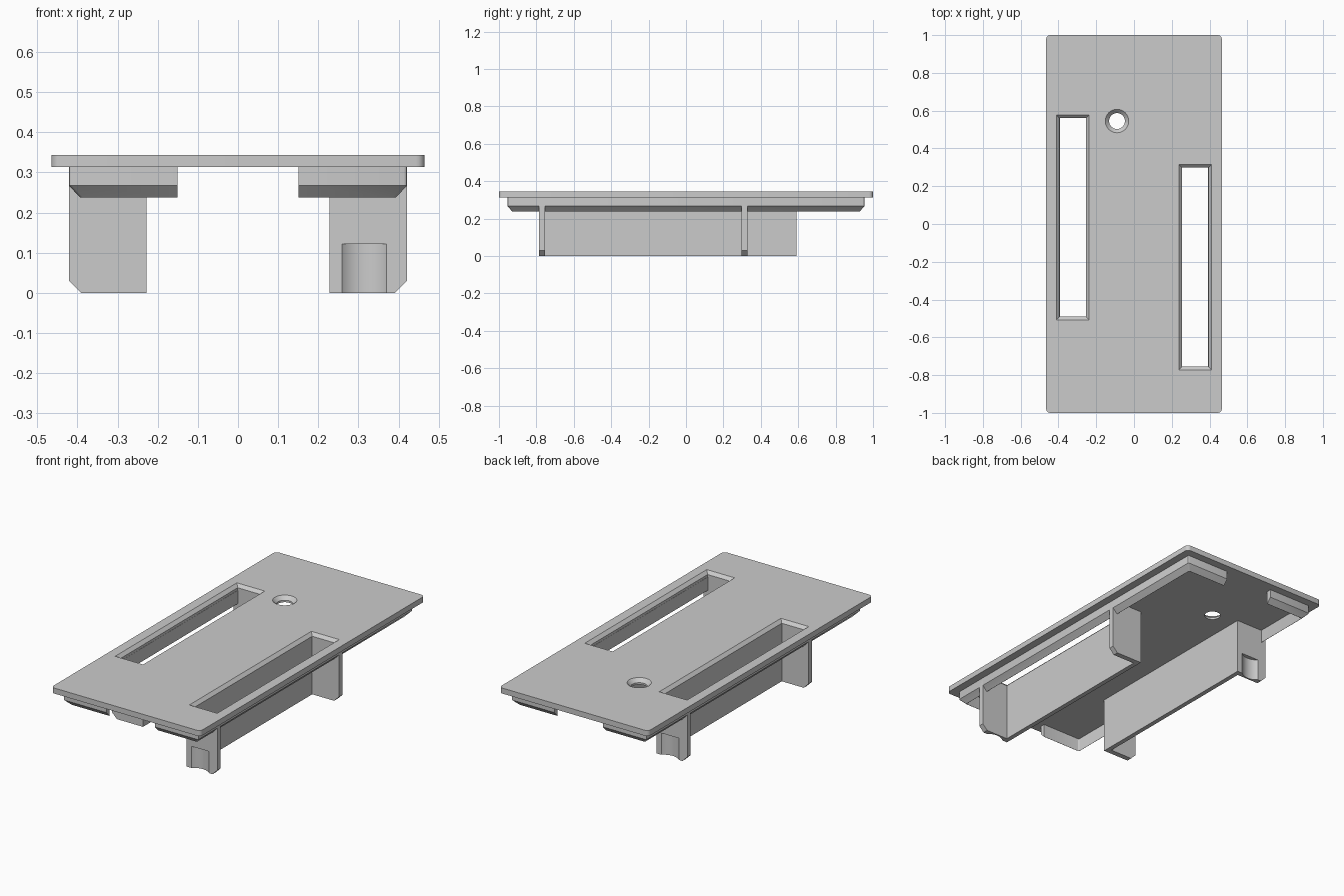
import bpy
import bmesh
from mathutils import Matrix

default = bpy.data.objects.get("Cube")
if default:
    bpy.data.objects.remove(default, do_unlink=True)

GREY = (0.6, 0.6, 0.6, 1)
mat = bpy.data.materials.new("light grey")
mat.use_nodes = True
mat.diffuse_color = GREY
mat.node_tree.nodes["Principled BSDF"].inputs["Base Color"].default_value = GREY

BASE, TOP = 0.313, 0.344          # underside and top of the plate
RIM_LOW, RIM_MID = 0.238, 0.267   # lower edge of the rim and top of its chamfer
RIM_X, RIM_Y, RIM_T = 0.421, 0.955, 0.028
CHAMFER = 0.017


def finish(bm, name):
    bmesh.ops.recalc_face_normals(bm, faces=bm.faces)
    mesh = bpy.data.meshes.new(name)
    bm.to_mesh(mesh)
    bm.free()
    mesh.materials.append(mat)
    obj = bpy.data.objects.new(name, mesh)
    bpy.context.collection.objects.link(obj)
    return obj


def box_mesh(x0, x1, y0, y1, z0, z1):
    bm = bmesh.new()
    bmesh.ops.create_cube(bm, size=1)
    bmesh.ops.scale(bm, vec=(x1 - x0, y1 - y0, z1 - z0), verts=bm.verts)
    bmesh.ops.translate(bm, vec=((x0 + x1) / 2, (y0 + y1) / 2, (z0 + z1) / 2), verts=bm.verts)
    return bm


def bevel(bm, pick, size, segments=1):
    edges = [e for e in bm.edges if pick(e.verts[0].co, e.verts[1].co)]
    bmesh.ops.bevel(bm, geom=edges, offset=size, segments=segments, profile=0.5, affect='EDGES')


def rounded_block(x, y, z0, z1, radius, segments):
    # centred block with rounded upright corners
    bm = box_mesh(-x, x, -y, y, z0, z1)
    bevel(bm, lambda a, b: abs(a.z - b.z) > 0.01, radius, segments)
    return bm


def cylinder(x, y, z0, z1, r0, r1, segments=48):
    bm = bmesh.new()
    bmesh.ops.create_cone(bm, cap_ends=True, segments=segments, radius1=r0, radius2=r1,
                          depth=z1 - z0, matrix=Matrix.Translation((x, y, (z0 + z1) / 2)))
    return finish(bm, "cutter")


def cut(obj, *cutters):
    bpy.context.view_layer.objects.active = obj
    for cutter in cutters:
        cutter.hide_render = True
        mod = obj.modifiers.new("cut", 'BOOLEAN')
        mod.operation, mod.solver, mod.object = 'DIFFERENCE', 'EXACT', cutter
        bpy.ops.object.modifier_apply(modifier=mod.name)
        bpy.data.objects.remove(cutter, do_unlink=True)


def smooth(obj):
    bpy.ops.object.select_all(action='DESELECT')
    obj.select_set(True)
    bpy.context.view_layer.objects.active = obj
    bpy.ops.object.shade_smooth_by_angle()


def slot_cutters(x0, x1, y0, y1):
    # straight opening plus a flared lip that chamfers the top edge
    through = finish(box_mesh(x0, x1, y0, y1, BASE - 0.1, TOP + 0.1), "cutter")
    g = 2 * CHAMFER
    bm = box_mesh(x0 - g, x1 + g, y0 - g, y1 + g, TOP - CHAMFER, TOP + CHAMFER)
    for v in bm.verts:
        if v.co.z < TOP:
            v.co.x += g if v.co.x < (x0 + x1) / 2 else -g
            v.co.y += g if v.co.y < (y0 + y1) / 2 else -g
    return through, finish(bm, "cutter")


# Each side: direction, inner slot ends in y, outward direction of the notched leg
SIDES = [("left", 1, -0.755, 0.298, -1), ("right", -1, -0.49, 0.56, 1)]
SLOT_IN, SLOT_OUT, WALL_IN, LEG_T = 0.254, 0.394, 0.228, 0.03

# Cover plate with two slots and a countersunk screw hole
plate = finish(rounded_block(0.465, 1, BASE, TOP, 0.022, 5), "cover_plate")
for name, s, y0, y1, out in SIDES:
    xs = sorted((s * SLOT_IN, s * SLOT_OUT))
    cut(plate, *slot_cutters(xs[0], xs[1], y0, y1))
cut(plate, cylinder(-0.09, 0.545, 0.2, 0.5, 0.042, 0.042),
    cylinder(-0.09, 0.545, TOP - 0.02, TOP + 0.02, 0.042, 0.082))
smooth(plate)

# Locating rim with chamfered lower edge, open in the middle of both ends
bm = rounded_block(RIM_X, RIM_Y, RIM_LOW, BASE, 0.008, 3)
bmesh.ops.bisect_plane(bm, geom=bm.verts[:] + bm.edges[:] + bm.faces[:],
                       plane_co=(0, 0, RIM_MID), plane_no=(0, 0, 1))
for v in bm.verts:
    if v.co.z < RIM_LOW + 0.001:
        v.co.x *= 1 - (RIM_T - 0.001) / RIM_X
        v.co.y *= 1 - (RIM_T - 0.001) / RIM_Y
rim = finish(bm, "locating_rim")
cut(rim, finish(rounded_block(RIM_X - RIM_T, RIM_Y - RIM_T, 0.1, 0.5, 0.008, 3), "cutter"),
    finish(box_mesh(-0.151, 0.151, -1.2, 1.2, 0.1, 0.5), "cutter"))
smooth(rim)

# Guide walls and end legs beneath each slot
for name, s, y0, y1, out in SIDES:
    xs = sorted((s * WALL_IN, s * SLOT_IN))
    finish(box_mesh(xs[0], xs[1], y0, y1, 0, BASE), name + "_guide_wall")
    xs = sorted((s * WALL_IN, s * RIM_X))
    for end, ya, yb in (("front", y0 - LEG_T, y0), ("back", y1, y1 + LEG_T)):
        bm = box_mesh(xs[0], xs[1], ya, yb, 0, BASE)
        bevel(bm, lambda a, b: max(a.z, b.z) < 0.01 and min(a.x * s, b.x * s) > 0.4, 0.03)
        leg = finish(bm, f"{name}_{end}_leg")
        # shallow round notch low on the outward face
        if (end == "front") == (out < 0):
            r = 0.08
            face = ya if out < 0 else yb
            cut(leg, cylinder(s * 0.3145, face + out * (r - 0.022), -0.1, 0.122, r, r, 96))
            smooth(leg)
